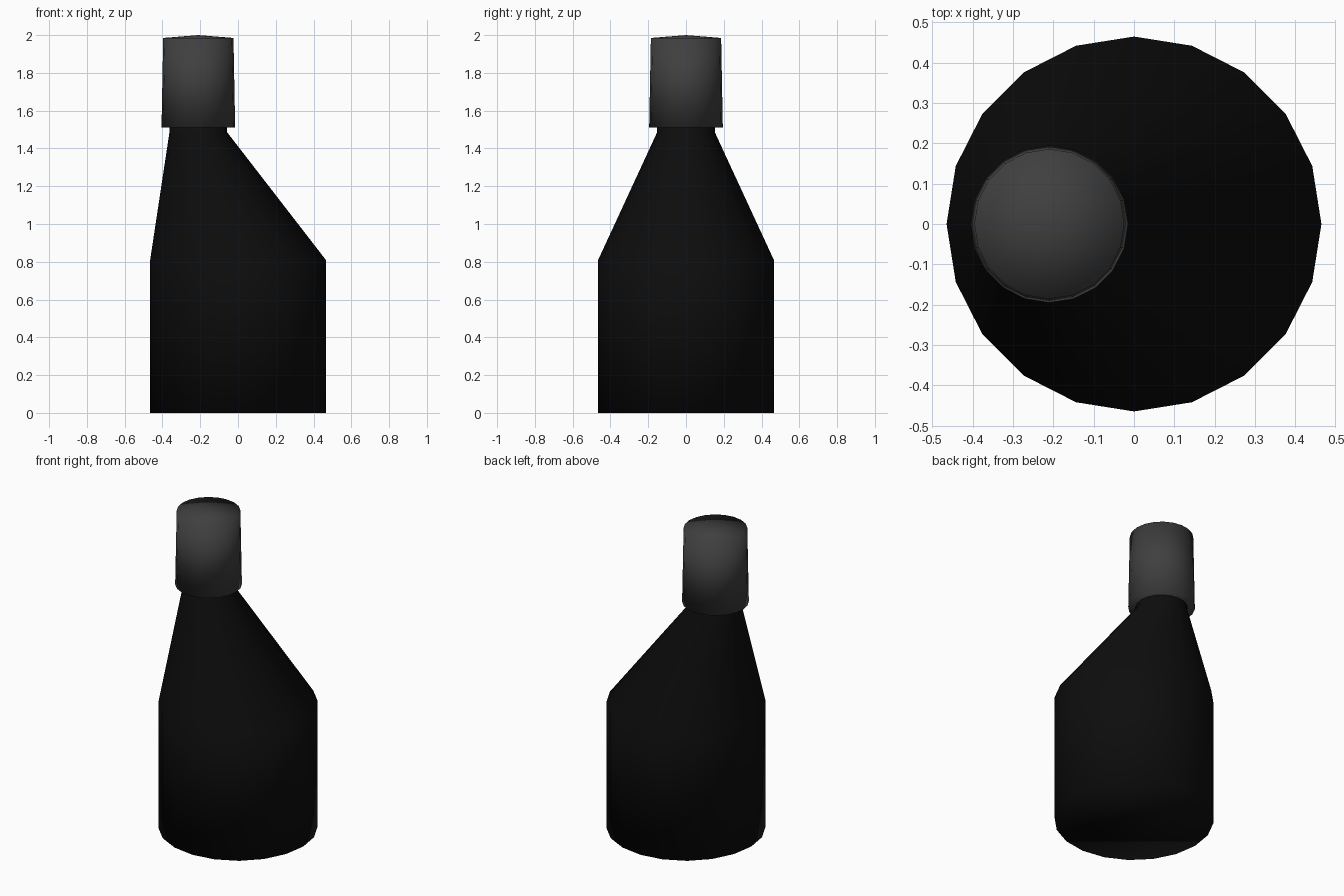
import bpy, bmesh
from math import cos, sin, tau

if "Cube" in bpy.data.objects:
    bpy.data.objects.remove(bpy.data.objects["Cube"])

SIDES = 20
NECK_X = -0.21


def material(name, value):
    mat = bpy.data.materials.new(name)
    mat.use_nodes = True
    colour = (value, value, value, 1)
    mat.diffuse_color = colour
    mat.node_tree.nodes["Principled BSDF"].inputs["Base Color"].default_value = colour
    return mat


def loft(name, rings, mat, apex=None):
    """Skin a stack of (centre x, radius, z) rings, closing both ends."""
    bm = bmesh.new()
    loops = [[bm.verts.new((cx + r * cos(tau * i / SIDES), r * sin(tau * i / SIDES), z))
              for i in range(SIDES)] for cx, r, z in rings]
    for low, high in zip(loops, loops[1:]):
        for i in range(SIDES):
            j = (i + 1) % SIDES
            bm.faces.new((low[i], low[j], high[j], high[i]))
    bm.faces.new(loops[0][::-1])
    if apex:
        tip = bm.verts.new(apex)
        for i in range(SIDES):
            bm.faces.new((loops[-1][i], loops[-1][(i + 1) % SIDES], tip))
    else:
        bm.faces.new(loops[-1])
    for face in bm.faces:
        face.smooth = True
    mesh = bpy.data.meshes.new(name)
    bm.to_mesh(mesh)
    bm.free()
    mesh.materials.append(mat)
    obj = bpy.data.objects.new(name, mesh)
    bpy.context.collection.objects.link(obj)
    return obj


# Round body whose shoulder leans over to an off-centre neck
loft("bottle_body", [(0, 0.465, 0), (0, 0.465, 0.81),
                     (NECK_X, 0.153, 1.485), (NECK_X, 0.153, 1.56)],
     material("black_plastic", 0.004))

# Slightly tapered cap with a shallow domed top
loft("bottle_cap", [(NECK_X, 0.195, 1.51), (NECK_X, 0.186, 1.985)],
     material("dark_grey_cap", 0.05), apex=(NECK_X, 0, 2.0))
